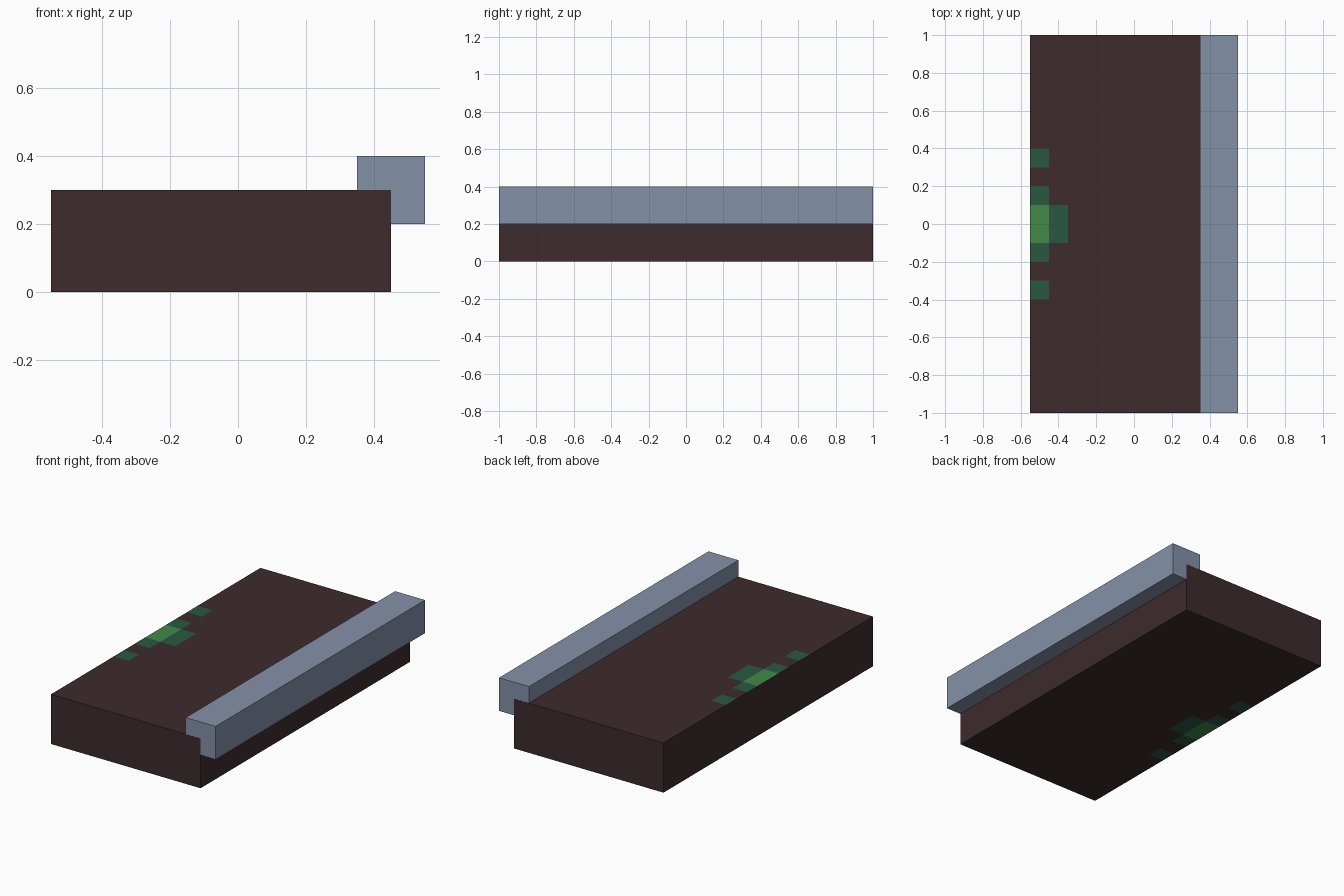
import bpy, bmesh
from mathutils import Vector

if "Cube" in bpy.data.objects:
    bpy.data.objects.remove(bpy.data.objects["Cube"])


def material(name, rgb):
    """Flat colour from 0-255 sRGB values."""
    lin = [((c / 255 + 0.055) / 1.055) ** 2.4 for c in rgb]
    m = bpy.data.materials.new(name)
    m.diffuse_color = (*lin, 1)
    m.use_nodes = True
    m.node_tree.nodes["Principled BSDF"].inputs["Base Color"].default_value = m.diffuse_color
    return m


soil = material("dark_brown", (61, 43, 45))
moss = material("dark_green", (41, 89, 65))
grass = material("light_green", (67, 136, 72))
stone = material("grey_blue", (133, 145, 169))


def box(name, lo, hi, mats, edit=None):
    bm = bmesh.new()
    bmesh.ops.create_cube(bm, size=1)
    for v in bm.verts:
        v.co = Vector([lo[i] if v.co[i] < 0 else hi[i] for i in range(3)])
    if edit:
        edit(bm)
    me = bpy.data.meshes.new(name)
    bm.to_mesh(me)
    bm.free()
    for m in mats:
        me.materials.append(m)
    ob = bpy.data.objects.new(name, me)
    bpy.context.collection.objects.link(ob)
    return ob


def paint_patches(bm):
    # Cut the slab along the patch borders
    cuts = [((x, 0, 0), (1, 0, 0)) for x in (-0.45, -0.35)]
    cuts += [((0, s * y, 0), (0, 1, 0)) for y in (0.1, 0.2, 0.3, 0.4) for s in (-1, 1)]
    for co, no in cuts:
        bmesh.ops.bisect_plane(bm, geom=bm.verts[:] + bm.edges[:] + bm.faces[:],
                               plane_co=co, plane_no=no)
    bm.normal_update()
    # Colour the cells of the top and underside by position
    for f in bm.faces:
        if abs(f.normal.z) < 0.9:
            continue
        c = f.calc_center_median()
        y = abs(c.y)
        if c.x < -0.45:
            if y < 0.1:
                f.material_index = 2
            elif y < 0.2 or 0.3 < y < 0.4:
                f.material_index = 1
        elif c.x < -0.35 and y < 0.1:
            f.material_index = 1


# Ground slab with green patches along one edge
box("ground_slab", (-0.55, -1, 0), (0.45, 1, 0.3), [soil, moss, grass], paint_patches)

# Raised kerb overlapping the other edge (ends a hair short of the slab)
box("kerb", (0.35, -0.9995, 0.2), (0.55, 0.9995, 0.4), [stone])
